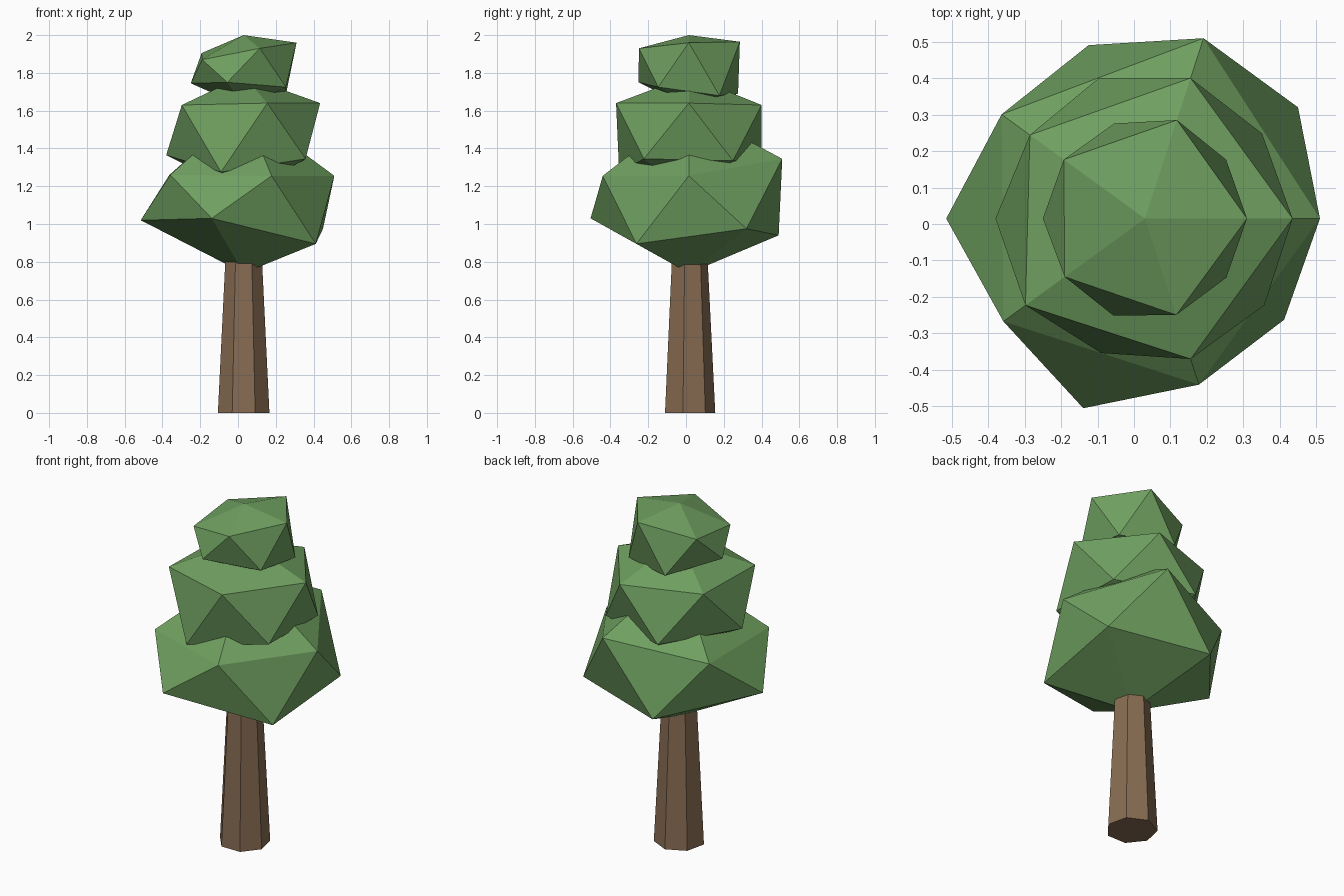
import bpy, bmesh, math

if "Cube" in bpy.data.objects:
    bpy.data.objects.remove(bpy.data.objects["Cube"])

CX, CY = 0.03, 0.015  # trunk axis


def material(name, rgb):
    m = bpy.data.materials.new(name)
    m.diffuse_color = (*rgb, 1.0)
    m.use_nodes = True
    m.node_tree.nodes["Principled BSDF"].inputs["Base Color"].default_value = m.diffuse_color
    return m


def finish(bm, name, mat):
    mesh = bpy.data.meshes.new(name)
    bm.to_mesh(mesh)
    bm.free()
    mesh.materials.append(mat)
    obj = bpy.data.objects.new(name, mesh)
    obj.location = (CX, CY, 0)
    bpy.context.collection.objects.link(obj)
    return obj


def foliage(name, mat, bottom, top, ring):
    """Icosahedron made irregular: ring holds (radius, height) every 36 degrees."""
    bm = bmesh.new()
    bmesh.ops.create_icosphere(bm, subdivisions=1, radius=1.0)
    for v in bm.verts:
        if math.hypot(v.co.x, v.co.y) < 0.1:
            v.co = (0, 0, top if v.co.z > 0 else bottom)
        else:
            k = round(math.atan2(v.co.y, v.co.x) / math.radians(36)) % 10
            r, z = ring[k]
            a = math.radians(36 * k)
            v.co = (r * math.cos(a), r * math.sin(a), z)
    return finish(bm, name, mat)


bark = material("bark brown", (0.245, 0.150, 0.085))
leaf = material("leaf green", (0.160, 0.350, 0.117))

# Tapered seven-sided trunk
H = 0.9
bm = bmesh.new()
bmesh.ops.create_cone(bm, cap_ends=True, segments=7, radius1=0.14, radius2=0.095, depth=H)
for v in bm.verts:
    v.co.z += H / 2
finish(bm, "trunk", bark)

# Three irregular foliage tiers
foliage("lower_foliage", leaf, 0.74, 1.61, [
    (.48, 1.255), (.519, .975), (.52, 1.345), (.50, .94), (.486, 1.26),
    (.545, 1.02), (.48, 1.26), (.547, 1.03), (.479, 1.255), (.472, .895)])
foliage("middle_foliage", leaf, 1.16, 1.785, [
    (.405, 1.64), (.397, 1.335), (.405, 1.63), (.406, 1.34), (.39, 1.63),
    (.41, 1.365), (.405, 1.63), (.388, 1.275), (.405, 1.64), (.405, 1.345)])
foliage("upper_foliage", leaf, 1.62, 2.0, [
    (.28, 1.96), (.275, 1.68), (.284, 1.965), (.274, 1.69), (.275, 1.905),
    (.28, 1.745), (.272, 1.87), (.28, 1.75), (.278, 1.93), (.276, 1.725)])
